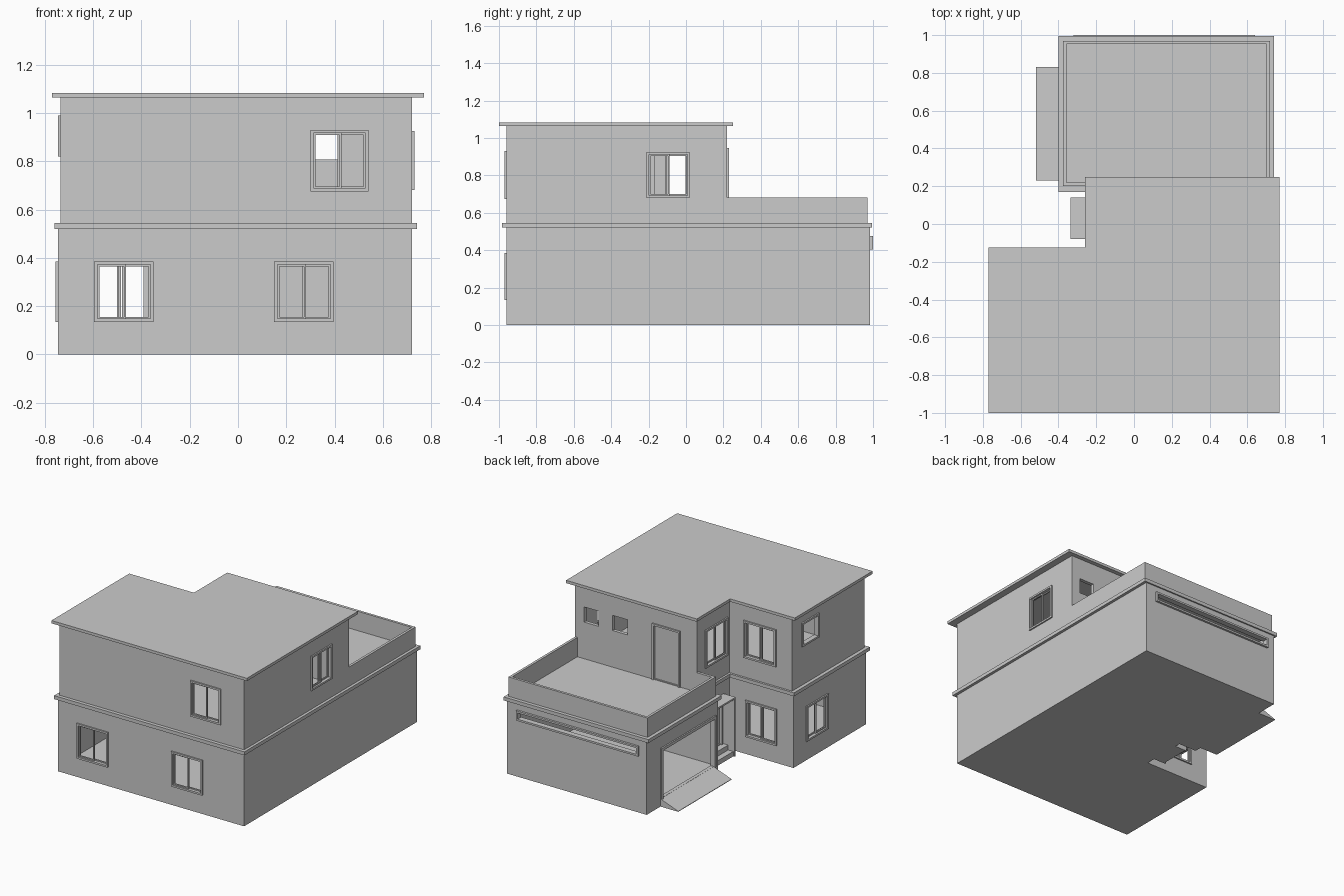
import bpy, bmesh

if "Cube" in bpy.data.objects:
    bpy.data.objects.remove(bpy.data.objects["Cube"])

T = 0.025  # wall thickness


def add_prism(bm, pts, z0, z1):
    lo = [bm.verts.new((x, y, z0)) for x, y in pts]
    hi = [bm.verts.new((x, y, z1)) for x, y in pts]
    bm.faces.new(lo[::-1])
    bm.faces.new(hi)
    n = len(pts)
    for i in range(n):
        j = (i + 1) % n
        bm.faces.new((lo[i], lo[j], hi[j], hi[i]))


def add_box(bm, x0, x1, y0, y1, z0, z1):
    x0, x1 = sorted((x0, x1))
    y0, y1 = sorted((y0, y1))
    add_prism(bm, [(x0, y0), (x1, y0), (x1, y1), (x0, y1)], z0, z1)


def finish(bm, name):
    bmesh.ops.recalc_face_normals(bm, faces=bm.faces)
    me = bpy.data.meshes.new(name)
    bm.to_mesh(me)
    bm.free()
    ob = bpy.data.objects.new(name, me)
    bpy.context.collection.objects.link(ob)
    return ob


def prism(name, pts, z0, z1):
    bm = bmesh.new()
    add_prism(bm, pts, z0, z1)
    return finish(bm, name)


def wall_box(bm, axis, c, d0, d1, a0, a1, z0, z1):
    """Box on a wall plane: c + d0..d1 in depth, a0..a1 along the wall."""
    if axis == 'x':
        add_box(bm, c + d0, c + d1, a0, a1, z0, z1)
    else:
        add_box(bm, a0, a1, c + d0, c + d1, z0, z1)


def hollow(ob, rooms, z0, z1, openings):
    """Cut the rooms, then the wall openings, and bake the result."""
    room_bm, hole_bm = bmesh.new(), bmesh.new()
    for pts in rooms:
        add_prism(room_bm, pts, z0, z1)
    for axis, c, s, a0, a1, h0, h1, *_ in openings:
        e = 0.006
        wall_box(hole_bm, axis, c, s * 0.03, -s * (T + 0.008), a0 + e, a1 - e, h0 + e, h1 - e)
    cutters = [finish(room_bm, "room_cutter"), finish(hole_bm, "opening_cutter")]
    for cut in cutters:
        cut.hide_render = True
        mod = ob.modifiers.new("cut", 'BOOLEAN')
        mod.operation, mod.solver, mod.object = 'DIFFERENCE', 'EXACT', cut
    dg = bpy.context.evaluated_depsgraph_get()
    me = bpy.data.meshes.new_from_object(ob.evaluated_get(dg))
    ob.modifiers.clear()
    ob.data = me
    for cut in cutters:
        bpy.data.objects.remove(cut)


def frame(name, axis, c, s, a0, a1, z0, z1, kind):
    """Casing round an opening, with sashes or a door leaf by kind."""
    bm = bmesh.new()
    w = 0.02 if kind == 'garage' else 0.013
    out, inn = s * (0.015 if kind == 'slot' else 0.01), -s * T

    def ring(p0, p1, q0, q1, w, d0, d1):
        wall_box(bm, axis, c, d0, d1, p0, p0 + w, q0, q1)
        wall_box(bm, axis, c, d0, d1, p1 - w, p1, q0, q1)
        wall_box(bm, axis, c, d0, d1, p0 + w, p1 - w, q1 - w, q1)
        if kind not in ('door', 'garage'):
            wall_box(bm, axis, c, d0, d1, p0 + w, p1 - w, q0, q0 + w)

    ring(a0, a1, z0, z1, w, out, inn)
    if kind == 'sash':
        m = (a0 + a1) / 2
        ring(a0 + w, m + 0.008, z0 + w, z1 - w, 0.008, -s * 0.002, -s * 0.011)
        ring(m - 0.008, a1 - w, z0 + w, z1 - w, 0.008, -s * 0.012, -s * 0.021)
    if kind == 'door':
        wall_box(bm, axis, c, -s * 0.008, -s * 0.02, a0 + w, a1 - w, z0, z1 - w)
    return finish(bm, name)


# Openings: wall axis, wall plane, outward sign, span, z range, kind
ground_openings = [
    ('y', -0.96, -1, -0.595, -0.35, 0.135, 0.385, 'sash'),
    ('y', -0.96, -1, 0.15, 0.395, 0.135, 0.385, 'sash'),
    ('x', -0.745, -1, -0.53, -0.285, 0.135, 0.385, 'sash'),
    ('y', -0.145, 1, -0.615, -0.37, 0.125, 0.385, 'sash'),
    ('y', 0.985, 1, -0.32, 0.64, 0.405, 0.475, 'slot'),
    ('x', -0.38, -1, 0.21, 0.83, 0.05, 0.415, 'garage'),
    ('x', -0.24, -1, -0.06, 0.12, 0.07, 0.40, 'door'),
]
upper_openings = [
    ('y', -0.96, -1, 0.30, 0.54, 0.675, 0.93, 'sash'),
    ('x', 0.72, 1, -0.21, 0.02, 0.68, 0.925, 'sash'),
    ('x', -0.735, -1, -0.44, -0.25, 0.82, 0.99, 'small'),
    ('y', -0.145, 1, -0.61, -0.355, 0.685, 0.95, 'sash'),
    ('x', -0.24, -1, -0.12, 0.13, 0.68, 0.95, 'sash'),
    ('y', 0.22, 1, -0.11, 0.11, 0.545, 0.945, 'door'),
    ('y', 0.22, 1, 0.53, 0.655, 0.80, 0.92, 'bare'),
    ('y', 0.22, 1, 0.30, 0.43, 0.80, 0.92, 'bare'),
]

# Ground storey with main room and garage
ground = prism("ground_storey_walls", [
    (-0.745, -0.96), (0.72, -0.96), (0.72, 0.985), (-0.38, 0.985),
    (-0.38, 0.18), (-0.24, 0.18), (-0.24, -0.145), (-0.745, -0.145)], 0, 0.52)
hollow(ground, [
    [(-0.72, -0.935), (0.695, -0.935), (0.695, 0.175), (-0.215, 0.175), (-0.215, -0.17), (-0.72, -0.17)],
    [(-0.355, 0.20), (0.695, 0.20), (0.695, 0.96), (-0.355, 0.96)]], 0.05, 0.6, ground_openings)

# Floor slab whose edge forms the ledge
prism("floor_slab_ledge", [
    (-0.76, -0.985), (0.74, -0.985), (0.74, 0.995), (-0.40, 0.995),
    (-0.40, 0.17), (-0.255, 0.17), (-0.255, -0.13), (-0.76, -0.13)], 0.52, 0.545)

# Upper storey
upper = prism("upper_storey_walls", [
    (-0.735, -0.96), (0.72, -0.96), (0.72, 0.22), (-0.24, 0.22),
    (-0.24, -0.145), (-0.735, -0.145)], 0.545, 1.065)
hollow(upper, [[(-0.71, -0.935), (0.695, -0.935), (0.695, 0.195), (-0.215, 0.195),
                (-0.215, -0.17), (-0.71, -0.17)]], 0.5, 1.1, upper_openings)

# Roof slab
prism("roof", [(-0.77, -1), (0.77, -1), (0.77, 0.25), (-0.26, 0.25),
               (-0.26, -0.125), (-0.77, -0.125)], 1.063, 1.083)

# Terrace parapet
prism("terrace_parapet", [
    (0.72, 0.22), (0.72, 0.97), (-0.375, 0.97), (-0.375, 0.20), (-0.24, 0.20),
    (-0.24, 0.22), (-0.357, 0.22), (-0.357, 0.952), (0.702, 0.952), (0.702, 0.22)], 0.545, 0.683)

# Window and door frames
names = {'sash': "window", 'small': "small_window", 'slot': "garage_slot_window",
         'garage': "garage_door_frame", 'door': "door"}
for o in ground_openings + upper_openings:
    if o[-1] != 'bare':
        frame(names[o[-1]], *o)

# Garage ramp: wedge rising to the sill
bm = bmesh.new()
add_box(bm, -0.52, -0.38, 0.23, 0.83, 0, 0.055)
for v in bm.verts:
    if v.co.x < -0.5 and v.co.z > 0.01:
        v.co.z = 0.004
finish(bm, "garage_ramp")

# Entrance porch: side panels, canopy and steps
bm = bmesh.new()
for y in (-0.08, 0.128):
    add_box(bm, -0.335, -0.24, y, y + 0.012, 0, 0.42)
add_box(bm, -0.335, -0.24, -0.068, 0.128, 0.408, 0.42)
finish(bm, "entrance_porch")
bm = bmesh.new()
for i in range(2):
    add_box(bm, -0.325 + 0.04 * i, -0.24, -0.068, 0.128, 0.035 * i, 0.035 * (i + 1))
finish(bm, "entrance_steps")
